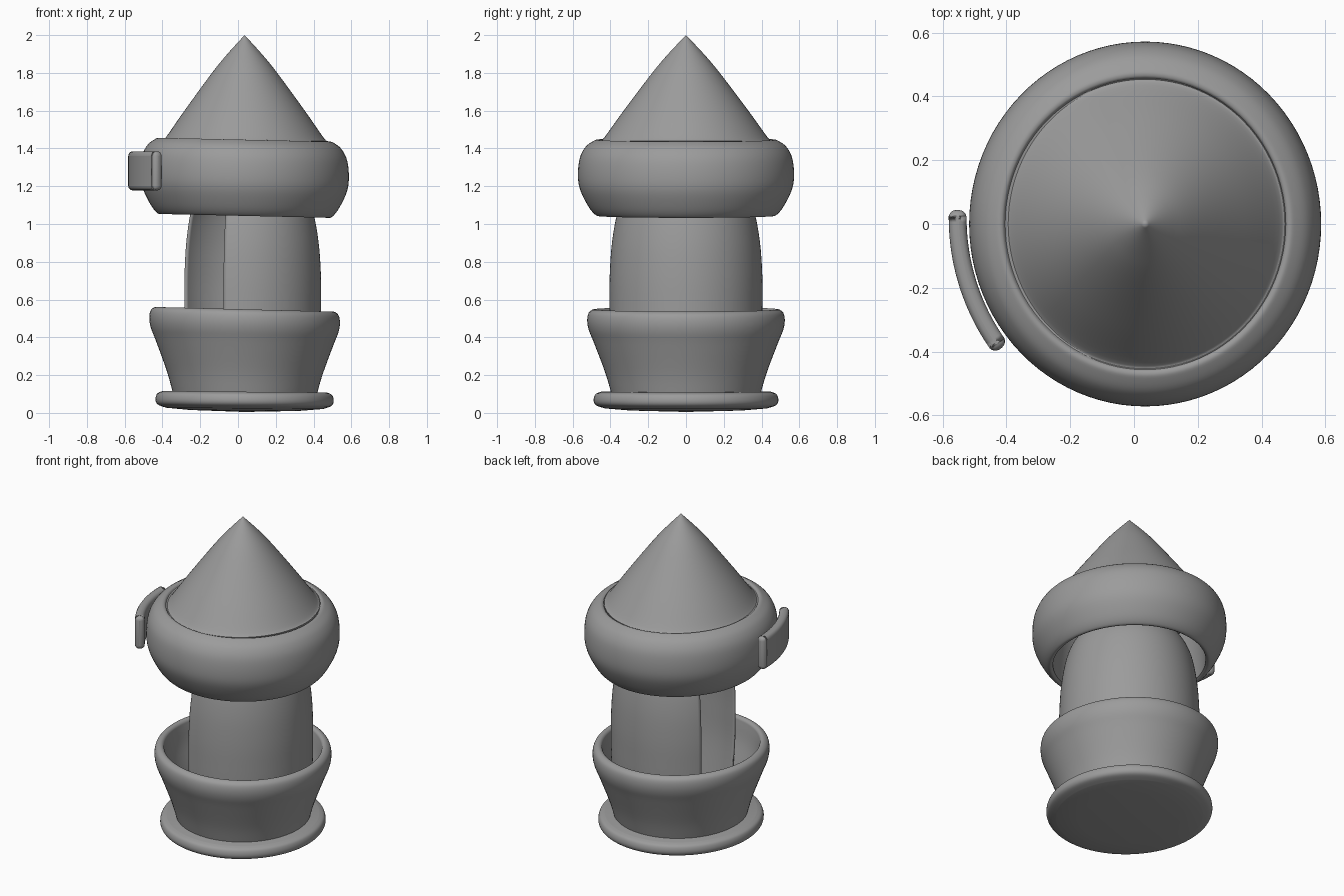
import bpy, bmesh
from math import sin, cos, radians

old = bpy.data.objects.get("Cube")
if old:
    bpy.data.objects.remove(old)

grey = bpy.data.materials.new("plain_grey")
grey.use_nodes = True
colour = (0.33, 0.33, 0.33, 1)
grey.diffuse_color = colour
grey.node_tree.nodes["Principled BSDF"].inputs["Base Color"].default_value = colour

AXIS_X = 0.035   # the body stands slightly off centre
SQUASH = 0.965   # plan is a little narrower in x


def finish(name, bm, angle=35):
    bmesh.ops.recalc_face_normals(bm, faces=bm.faces)
    mesh = bpy.data.meshes.new(name)
    bm.to_mesh(mesh)
    bm.free()
    mesh.materials.append(grey)
    obj = bpy.data.objects.new(name, mesh)
    bpy.context.collection.objects.link(obj)
    bpy.ops.object.select_all(action="DESELECT")
    obj.select_set(True)
    bpy.context.view_layer.objects.active = obj
    bpy.ops.object.shade_smooth_by_angle(angle=radians(angle))
    return obj


def smooth_path(points, steps=5):
    """Catmull-Rom curve through the profile points."""
    pts = [points[0]] + points + [points[-1]]
    out = []
    for a, b, c, d in zip(pts, pts[1:], pts[2:], pts[3:]):
        for i in range(steps):
            t = i / steps
            out.append(tuple(
                q + 0.5 * t * (r - p + t * (2*p - 5*q + 4*r - s + t * (3*(q - r) + s - p)))
                for p, q, r, s in zip(a, b, c, d)))
    return out + [points[-1]]


def lathe(name, profile, start=0, sweep=360, tilt=0.0, squash=SQUASH, segments=96):
    """Turn an (r, z) profile around the body axis, leaning it along x."""
    bm = bmesh.new()
    full = sweep == 360
    rings = []
    for i in range(segments if full else segments + 1):
        a = radians(start + sweep * i / segments)
        rings.append([bm.verts.new((AXIS_X + squash * r * cos(a), r * sin(a),
                                    z - tilt * r * cos(a))) for r, z in profile])
    pairs = list(zip(rings, rings[1:])) + ([(rings[-1], rings[0])] if full else [])
    for left, right in pairs:
        for j in range(len(profile) - 1):
            bm.faces.new((left[j], right[j], right[j + 1], left[j + 1]))
    bmesh.ops.remove_doubles(bm, verts=bm.verts, dist=0.0001)
    return finish(name, bm)


# Round foot with a soft rim and a slightly domed underside
lathe("base_disc", [(0, 0.005), (0.3, 0.013)] + smooth_path(
    [(0.43, 0.024), (0.475, 0.04), (0.489, 0.065), (0.48, 0.098), (0.45, 0.112)])
    + [(0, 0.112)], tilt=0.008)

# Flared hollow bowl with a rounded lip
lathe("lower_bowl", smooth_path(
    [(0.39, 0.08), (0.4, 0.12), (0.43, 0.22), (0.487, 0.37), (0.515, 0.44),
     (0.523, 0.49), (0.515, 0.53), (0.49, 0.548), (0.47, 0.54), (0.462, 0.51),
     (0.44, 0.4), (0.39, 0.25), (0.36, 0.13)]) + [(0, 0.13)], tilt=0.025)

# Barrel-shaped wall with a tall side opening
wall = lathe("curved_wall", smooth_path(
    [(0.37, 0.12), (0.4, 0.4), (0.405, 0.6), (0.403, 0.75), (0.392, 0.9),
     (0.368, 1.04), (0.335, 1.13), (0.29, 1.2)]),
    start=-106, sweep=248, squash=1.0)
shell = wall.modifiers.new("thickness", "SOLIDIFY")
shell.thickness = 0.012
shell.offset = -1

# Thick hollow band under the roof
band = smooth_path(
    [(0.45, 1.05), (0.475, 1.045), (0.515, 1.09), (0.56, 1.18), (0.572, 1.26),
     (0.562, 1.35), (0.53, 1.41), (0.485, 1.442), (0.465, 1.445), (0.455, 1.435)])
lathe("upper_band", band + [(0.42, 1.43), (0.43, 1.35), (0.445, 1.15), (0.45, 1.05)],
      tilt=0.022)

# Pointed roof with gently bowed sides
lathe("roof_cone", [(0, 1.41), (0.45, 1.41)] + smooth_path(
    [(0.457, 1.44), (0.435, 1.455), (0.33, 1.6), (0.175, 1.805), (0.09, 1.905), (0, 2.0)]))

# Curved grip plate beside the band
bm = bmesh.new()
cx, cy, radius, half, steps = 0.137, 0.02, 0.69, 0.028, 24
rows = []
for i in range(steps + 1):
    a = radians(178 + 38.5 * i / steps)
    rows.append([bm.verts.new((cx + r * cos(a), cy + r * sin(a), z))
                 for r, z in ((radius - half, 1.178), (radius + half, 1.178),
                              (radius + half, 1.385), (radius - half, 1.385))])
for p, q in zip(rows, rows[1:]):
    for j in range(4):
        k = (j + 1) % 4
        bm.faces.new((p[j], q[j], q[k], p[k]))
bm.faces.new(rows[0])
bm.faces.new(rows[-1])
# Round the upright corners first, then all remaining sharp edges
corners = [e for row in (rows[0], rows[-1]) for e in row[0].link_edges
           if e.other_vert(row[0]) is row[3]]
corners += [e for row in (rows[0], rows[-1]) for e in row[1].link_edges
            if e.other_vert(row[1]) is row[2]]
plate = finish("side_grip", bm, 60)
soft = plate.modifiers.new("soft_edges", "BEVEL")
soft.width = 0.024
soft.segments = 4
soft.limit_method = "ANGLE"
soft.angle_limit = radians(40)
soft.use_clamp_overlap = False
